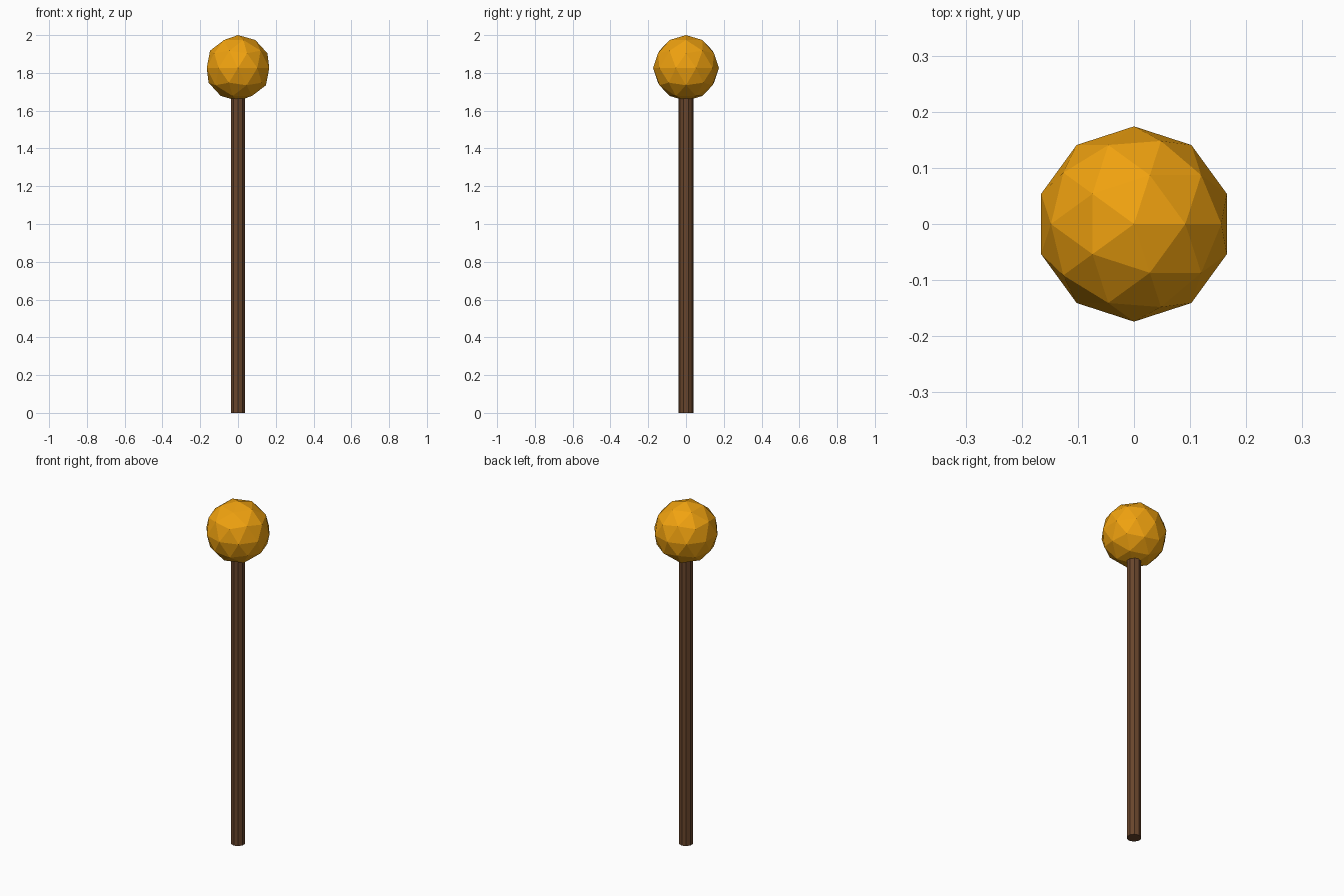
import bpy

if "Cube" in bpy.data.objects:
    bpy.data.objects.remove(bpy.data.objects["Cube"])


def finish(name, color):
    obj = bpy.context.object
    obj.name = name
    mat = bpy.data.materials.new(name + "_material")
    mat.diffuse_color = color
    mat.use_nodes = True
    mat.node_tree.nodes["Principled BSDF"].inputs["Base Color"].default_value = mat.diffuse_color
    obj.data.materials.append(mat)


R = 0.174           # ball radius
CENTER = 2.0 - R    # ball centre height

# Wooden stick, its top hidden inside the ball
top = CENTER - 0.1
bpy.ops.mesh.primitive_cylinder_add(vertices=10, radius=0.039, depth=top,
                                    location=(0, 0, top / 2))
finish("stick", (0.14, 0.06, 0.025, 1))

# Faceted amber ball
bpy.ops.mesh.primitive_ico_sphere_add(subdivisions=2, radius=R,
                                      location=(0, 0, CENTER))
finish("ball", (0.87, 0.36, 0.005, 1))
